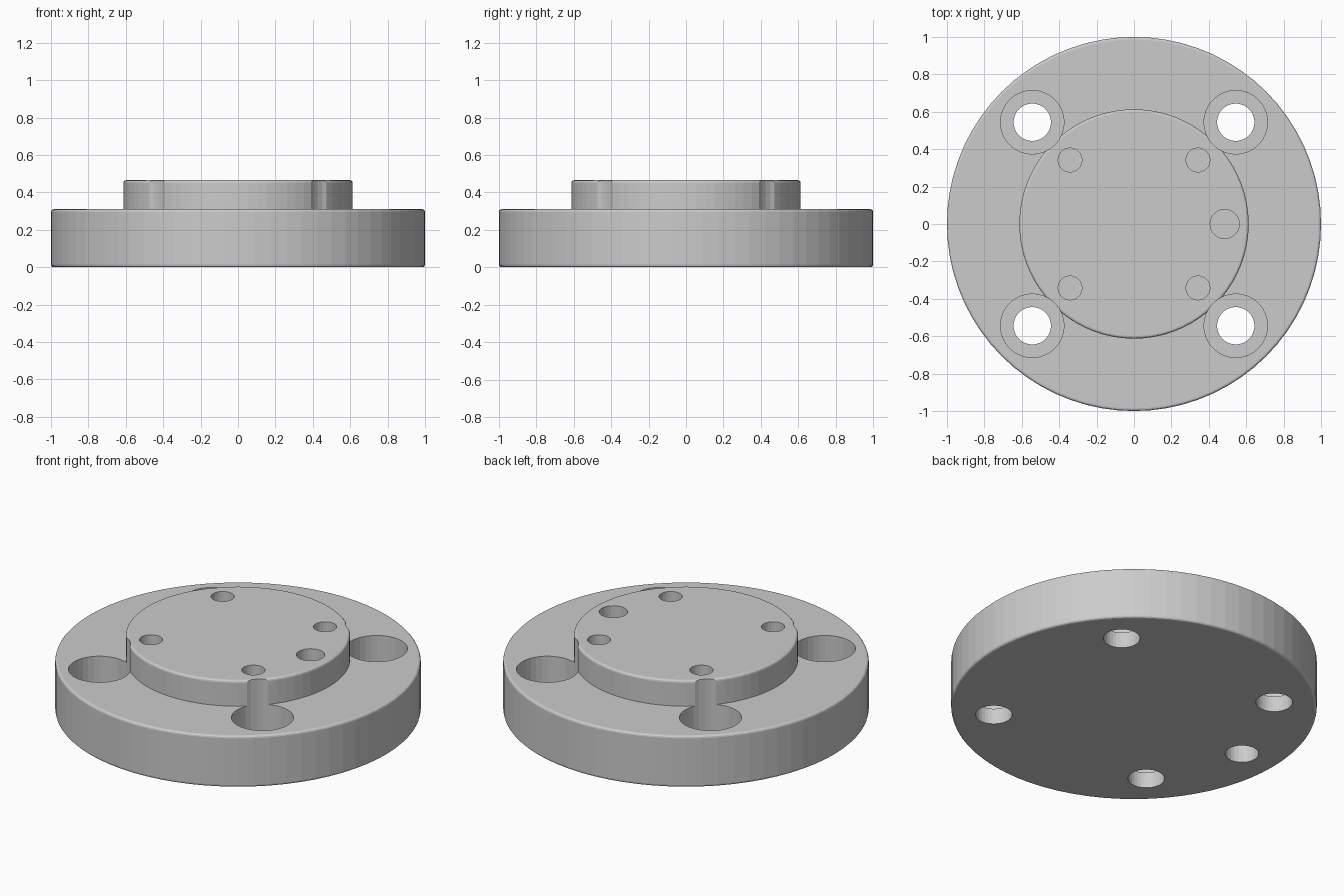
import bpy, bmesh
from math import cos, sin, tau

if "Cube" in bpy.data.objects:
    bpy.data.objects.remove(bpy.data.objects["Cube"])


def lathe(bm, profile, sides, x=0.0, y=0.0):
    """Closed solid of revolution from (radius, z) points listed bottom to top."""
    rings = []
    for r, z in profile:
        rings.append([bm.verts.new((x + r * cos(tau * i / sides),
                                    y + r * sin(tau * i / sides), z))
                      for i in range(sides)])
    for a, b in zip(rings, rings[1:]):
        for i in range(sides):
            j = (i + 1) % sides
            bm.faces.new((a[i], a[j], b[j], b[i]))
    bm.faces.new(rings[0][::-1])
    bm.faces.new(rings[-1])


def make_object(name, bm):
    bmesh.ops.recalc_face_normals(bm, faces=bm.faces)
    mesh = bpy.data.meshes.new(name)
    bm.to_mesh(mesh)
    bm.free()
    obj = bpy.data.objects.new(name, mesh)
    bpy.context.collection.objects.link(obj)
    return obj


def rounded(r, z, up, e=0.014):
    """Small edge rounding at a corner, bottom (up=False) or top (up=True)."""
    pts = []
    for k in range(4):
        a = tau / 4 * k / 3
        pts.append((r - e + e * cos(a), z + (e * sin(a) - e) * (1 if up else -1)))
    return pts if up else pts[::-1]


BASE_Z, TOP_Z = 0.31, 0.465

# Flange disc with raised boss
bm = bmesh.new()
lathe(bm, rounded(1.0, 0, False) + rounded(1.0, BASE_Z, True)
      + [(0.613, BASE_Z)] + rounded(0.613, TOP_Z, True), 72)
flange = make_object("flange", bm)

# All hole cutters in one mesh
bm = bmesh.new()
for sx in (-1, 1):
    for sy in (-1, 1):
        # counterbored mounting holes
        lathe(bm, [(0.1, -0.1), (0.1, 0.095), (0.17, 0.095), (0.17, 0.6)],
              32, sx * 0.544, sy * 0.544)
        # blind threaded holes in the boss
        lathe(bm, [(0.064, 0.16), (0.064, 0.6)], 24, sx * 0.342, sy * 0.342)
# dowel hole in the boss and dowel hole underneath
lathe(bm, [(0.078, 0.26), (0.078, 0.6)], 24, 0.485, 0)
lathe(bm, [(0.092, -0.1), (0.092, 0.19)], 24, -0.77, 0)
cutter = make_object("hole_cutter", bm)
cutter.hide_render = True

# Cut the holes and bake the result
mod = flange.modifiers.new("holes", 'BOOLEAN')
mod.operation = 'DIFFERENCE'
mod.solver = 'EXACT'
mod.object = cutter
bpy.context.view_layer.objects.active = flange
flange.select_set(True)
bpy.ops.object.modifier_apply(modifier=mod.name)
bpy.data.objects.remove(cutter)
